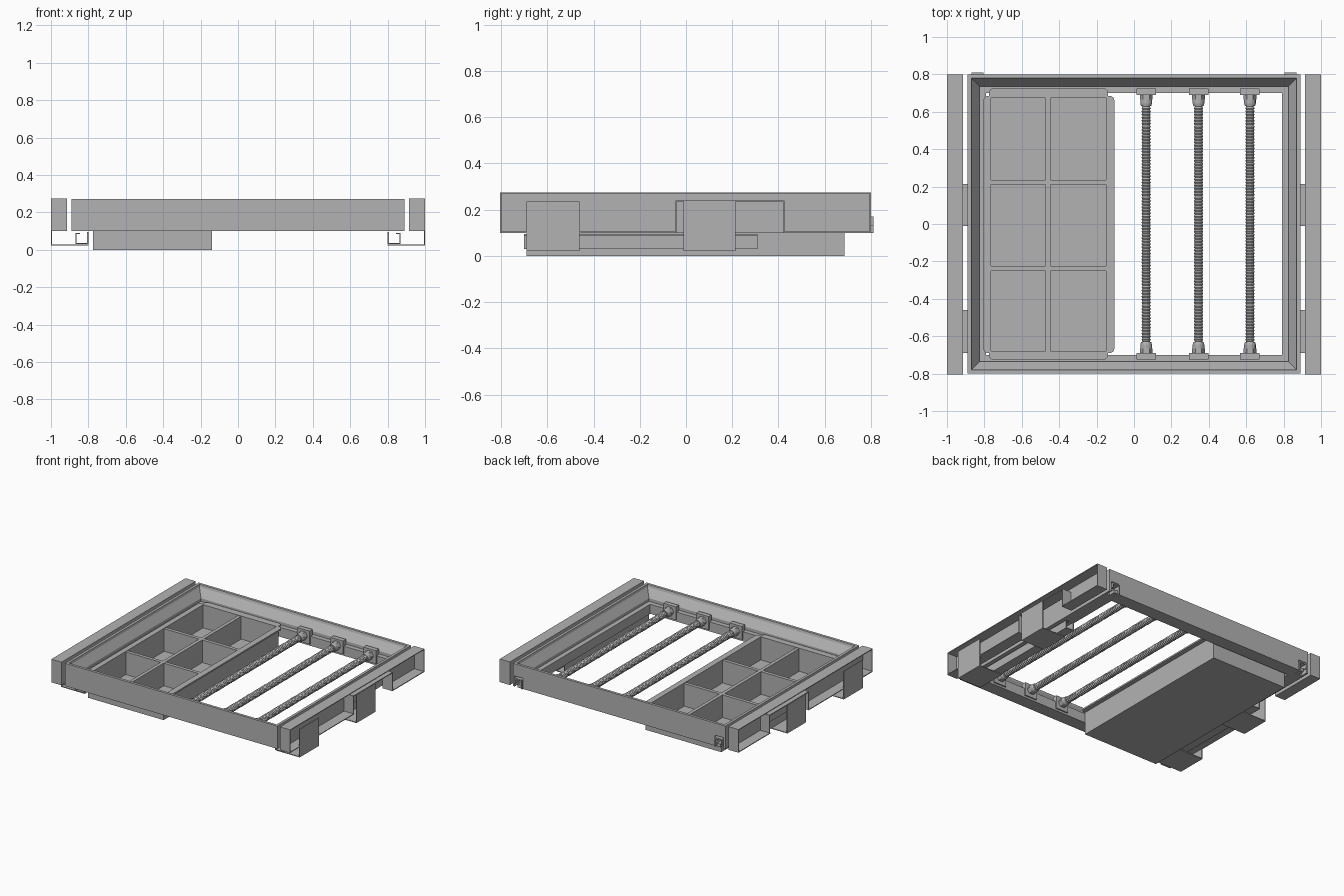
import bpy, bmesh, math
from mathutils import Matrix, Vector

cube = bpy.data.objects.get("Cube")
if cube:
    bpy.data.objects.remove(cube, do_unlink=True)

grey = bpy.data.materials.new("plain_grey")
grey.use_nodes = True
COLOR = (0.45, 0.45, 0.45, 1)
grey.diffuse_color = COLOR
grey.node_tree.nodes["Principled BSDF"].inputs["Base Color"].default_value = COLOR


def finish(name, bm):
    bmesh.ops.recalc_face_normals(bm, faces=bm.faces)
    mesh = bpy.data.meshes.new(name)
    bm.to_mesh(mesh)
    bm.free()
    mesh.materials.append(grey)
    obj = bpy.data.objects.new(name, mesh)
    bpy.context.collection.objects.link(obj)
    return obj


def add_box(bm, x, y, z):
    """Box between the (min, max) pairs given for each axis."""
    size = [b - a for a, b in (x, y, z)]
    mid = [(a + b) / 2 for a, b in (x, y, z)]
    bmesh.ops.create_cube(bm, size=1, matrix=Matrix.Translation(mid) @ Matrix.Diagonal((*size, 1)))


def boxes(name, parts, side=1):
    bm = bmesh.new()
    for x, y, z in parts:
        add_box(bm, sorted((side * x[0], side * x[1])), y, z)
    return finish(name, bm)


def loft(bm, rings, close=False):
    """Skin closed rings of points; close joins the last ring to the first."""
    rows = [[bm.verts.new(p) for p in ring] for ring in rings]
    pairs = list(zip(rows, rows[1:]))
    if close:
        pairs.append((rows[-1], rows[0]))
    for a, b in pairs:
        for i in range(len(a)):
            j = (i + 1) % len(a)
            bm.faces.new((a[i], a[j], b[j], b[i]))
    if not close:
        bm.faces.new(rows[0])
        bm.faces.new(rows[-1])


# Mitred frame: sloped inside, with a ledge for the tray
bm = bmesh.new()
profile = [(0, .10), (0, .272), (.02, .272), (.024, .255),
           (.065, .195), (.065, .172), (.10, .172), (.10, .10)]
rings = []
for sx, sy in ((-1, -1), (1, -1), (1, 1), (-1, 1)):
    rings.append([Vector((sx * (.89 - d), sy * (.80 - d), z)) for d, z in profile])
loft(bm, rings, close=True)
frame = finish("frame", bm)

# Notches at the back corners of the frame
cutter = boxes("notch_cutter", [((s * .84 - .035, s * .84 + .035), (.75, .85), (.05, .18)) for s in (-1, 1)])
cutter.hide_render = True
cutter.display_type = 'WIRE'
cut = frame.modifiers.new("notches", 'BOOLEAN')
cut.operation = 'DIFFERENCE'
cut.object = cutter

# Tray with open top, dividers and a support lip
T = .01
L, R, F, B = -.775, -.14, -.69, .685
TOP = .185
boxes("tray_shell", [
    ((L, R), (F, B), (0, T)),
    ((L, L + T), (F, B), (T, TOP)),
    ((R - T, R), (F, B), (T, TOP)),
    ((L + T, R - T), (F, F + T), (T, TOP)),
    ((L + T, R - T), (B - T, B), (T, TOP)),
])
boxes("tray_dividers", [
    ((-.472, -.446), (F + T, B - T), (T, TOP - .003)),
    ((L + T, R - T), (.21, .236), (T, TOP - .004)),
    ((L + T, R - T), (-.25, -.224), (T, TOP - .004)),
])


def lip(name, x, y, corners):
    bm = bmesh.new()
    add_box(bm, x, y, (TOP - .012, TOP))
    edges = [e for e in bm.edges
             if abs(e.verts[0].co.z - e.verts[1].co.z) > .005 and corners(e.verts[0].co)]
    bmesh.ops.bevel(bm, geom=edges, offset=.025, segments=4, affect='EDGES', profile=.5)
    finish(name, bm)


lip("tray_lip_right", (R, -.105), (F, B), lambda c: c.x > R + .01)
lip("tray_lip_left", (-.805, L), (F, B), lambda c: c.x < L - .01)
lip("tray_lip_front", (L, R), (-.727, F), lambda c: c.y < F - .01)
lip("tray_lip_back", (L, R), (B, .727), lambda c: c.y > B + .01)


# Threaded rods, collars and wall brackets
def lathe_y(bm, x, z, stations, sides):
    rings = []
    for y, r in stations:
        ring = []
        for i in range(sides):
            a = math.tau * i / sides
            ring.append((x + r * math.cos(a), y, z + r * math.sin(a)))
        rings.append(ring)
    loft(bm, rings)


ROD_Z = .17
for n, x in enumerate((.065, .345, .62), 1):
    bm = bmesh.new()
    steps = 160
    thread = [(-.66 + 1.32 * i / steps, .025 if i % 2 else .020) for i in range(steps + 1)]
    lathe_y(bm, x, ROD_Z, thread, 14)
    finish(f"threaded_rod_{n}", bm)
    bm = bmesh.new()
    for s in (-1, 1):
        lathe_y(bm, x, ROD_Z, [(s * .63, .027), (s * .645, .031), (s * .665, .031)], 16)
        lathe_y(bm, x, ROD_Z, [(s * .665, .034), (s * .692, .034)], 6)
    finish(f"rod_collars_{n}", bm)
    bm = bmesh.new()
    for s in (-1, 1):
        add_box(bm, (x - .052, x + .052), sorted((s * .69, s * .725)), (.115, .215))
    finish(f"rod_brackets_{n}", bm)

# Side parts, repeated left and right
W = .006
for side, word in ((1, "left"), (-1, "right")):
    # Outward-open channel with end caps and a lined gap in its lower part
    n0, n1 = -.04, .42
    boxes(f"{word}_side_channel", [
        ((.915, 1), (-.805, .80), (.275 - W, .275)),
        ((.915, .915 + W), (-.805, n0), (.10, .27)),
        ((.915, .915 + W), (n1, .80), (.10, .27)),
        ((.915, .915 + W), (n0, n1), (.24, .27)),
        ((.915, 1), (-.805, n0), (.10, .10 + W)),
        ((.915, 1), (n1, .80), (.10, .10 + W)),
        ((.915, 1), (-.805, -.805 + W), (.10, .272)),
        ((.915, 1), (.80 - W, .80), (.10, .272)),
        ((.915, .998), (n0 - W, n0), (.10, .24)),
        ((.915, .998), (n1, n1 + W), (.10, .24)),
        ((.915, .998), (n0, n1), (.235, .241)),
    ], side)
    # Angle brackets carrying the slide
    for y0, y1, place in ((-.69, -.46, "front"), (-.01, .215, "middle")):
        boxes(f"{word}_{place}_bracket", [
            ((1 - W, 1), (y0, y1), (.022, .235)),
            ((.80, 1 - W), (y0, y1), (.022, .022 + W)),
        ], side)
    # Slide rail under the frame
    boxes(f"{word}_slide", [
        ((.80, .80 + W), (-.70, .31), (.03, .095)),
        ((.80, .87), (-.70, .31), (.03, .03 + W)),
        ((.87 - W, .87), (-.70, .31), (.03, .09)),
        ((.845, .87), (-.70, .31), (.09 - W, .09)),
    ], side)
    # Runner end showing in the back notch
    boxes(f"{word}_runner_end", [
        ((.805, .815), (.75, .81), (.10, .17)),
        ((.805, .87), (.75, .81), (.16, .17)),
        ((.862, .87), (.75, .81), (.13, .17)),
        ((.82, .85), (.75, .80), (.10, .125)),
    ], side)
